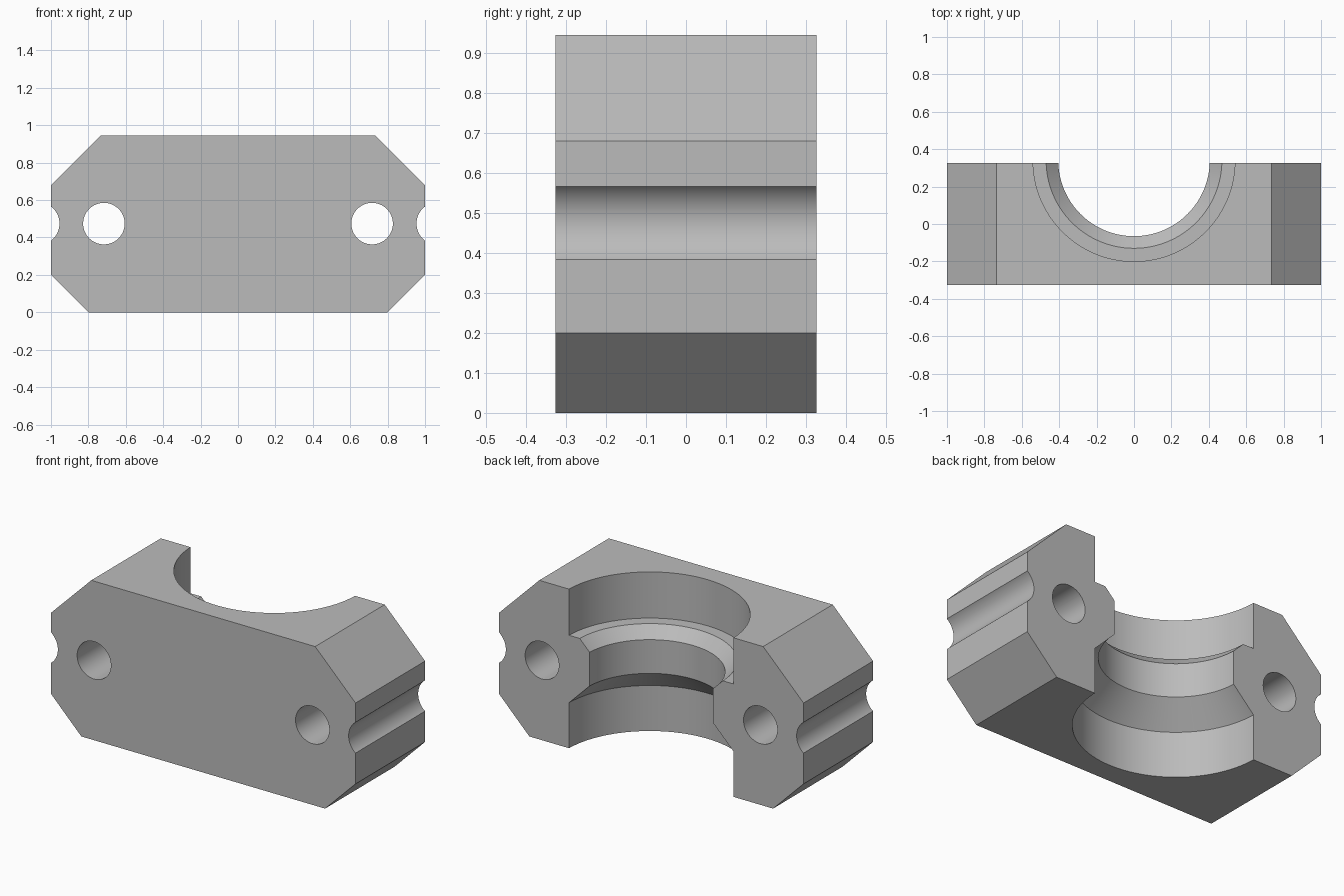
import bpy, bmesh
from math import radians, pi, sin, cos
from mathutils import Vector, Matrix

cube = bpy.data.objects.get("Cube")
if cube:
    bpy.data.objects.remove(cube, do_unlink=True)

HEIGHT, DEPTH = 0.944, 0.652
MID_Z = 0.474

# Plain grey metal
grey = bpy.data.materials.new("grey metal")
grey.use_nodes = True
colour = (0.5, 0.5, 0.5, 1)
grey.diffuse_color = colour
grey.node_tree.nodes["Principled BSDF"].inputs["Base Color"].default_value = colour


def make_object(name, bm):
    bmesh.ops.recalc_face_normals(bm, faces=bm.faces)
    mesh = bpy.data.meshes.new(name)
    bm.to_mesh(mesh)
    bm.free()
    mesh.materials.append(grey)
    obj = bpy.data.objects.new(name, mesh)
    bpy.context.collection.objects.link(obj)
    return obj


def cross_cylinder(name, x, radius):
    """Cylinder running front to back through the block."""
    bm = bmesh.new()
    place = Matrix.Translation((x, 0, MID_Z)) @ Matrix.Rotation(pi / 2, 4, 'X')
    bmesh.ops.create_cone(bm, cap_ends=True, segments=64, radius1=radius,
                          radius2=radius, depth=1, matrix=place)
    return make_object(name, bm)


def lathe(name, profile, centre_y, steps=128):
    """Closed solid made by turning (radius, z) points about a vertical axis."""
    bm = bmesh.new()
    rings = [[bm.verts.new((r * cos(2 * pi * i / steps),
                            centre_y + r * sin(2 * pi * i / steps), z))
              for i in range(steps)] for r, z in profile]
    for low, high in zip(rings, rings[1:]):
        for i in range(steps):
            j = (i + 1) % steps
            bm.faces.new((low[i], low[j], high[j], high[i]))
    bm.faces.new(rings[0])
    bm.faces.new(rings[-1])
    return make_object(name, bm)


# Block: chamfered outline extruded front to back
half = [(0.8, 0), (1, 0.2), (1, 0.68), (0.735, HEIGHT)]
outline = half + [(-x, z) for x, z in reversed(half)]
bm = bmesh.new()
face = bm.faces.new([bm.verts.new((x, -DEPTH / 2, z)) for x, z in outline])
extruded = bmesh.ops.extrude_face_region(bm, geom=[face])["geom"]
bmesh.ops.translate(bm, vec=Vector((0, DEPTH, 0)),
                    verts=[v for v in extruded if isinstance(v, bmesh.types.BMVert)])
block = make_object("clamp_block", bm)

# Stepped and tapered half bore, bolt holes and side grooves
wide, ledge, throat = 0.54, 0.47, 0.405
bore = [(wide, -0.1), (wide, 0.27), (throat, 0.405), (throat, 0.605),
        (ledge, 0.67), (wide, 0.67), (wide, HEIGHT + 0.1)]
cutters = [lathe("bore_cutter", bore, 0.34)]
for side, sign in (("left", 1), ("right", -1)):
    cutters.append(cross_cylinder(side + "_bolt_hole_cutter", sign * 0.717, 0.111))
    cutters.append(cross_cylinder(side + "_groove_cutter", sign * 1.069, 0.1145))

bpy.ops.object.select_all(action='DESELECT')
block.select_set(True)
bpy.context.view_layer.objects.active = block
for cutter in cutters:
    cutter.hide_render = True
    cut = block.modifiers.new(cutter.name, 'BOOLEAN')
    cut.operation, cut.solver, cut.object = 'DIFFERENCE', 'EXACT', cutter
    bpy.ops.object.modifier_apply(modifier=cut.name)
    bpy.data.objects.remove(cutter, do_unlink=True)

bpy.ops.object.shade_smooth_by_angle(angle=radians(25))
